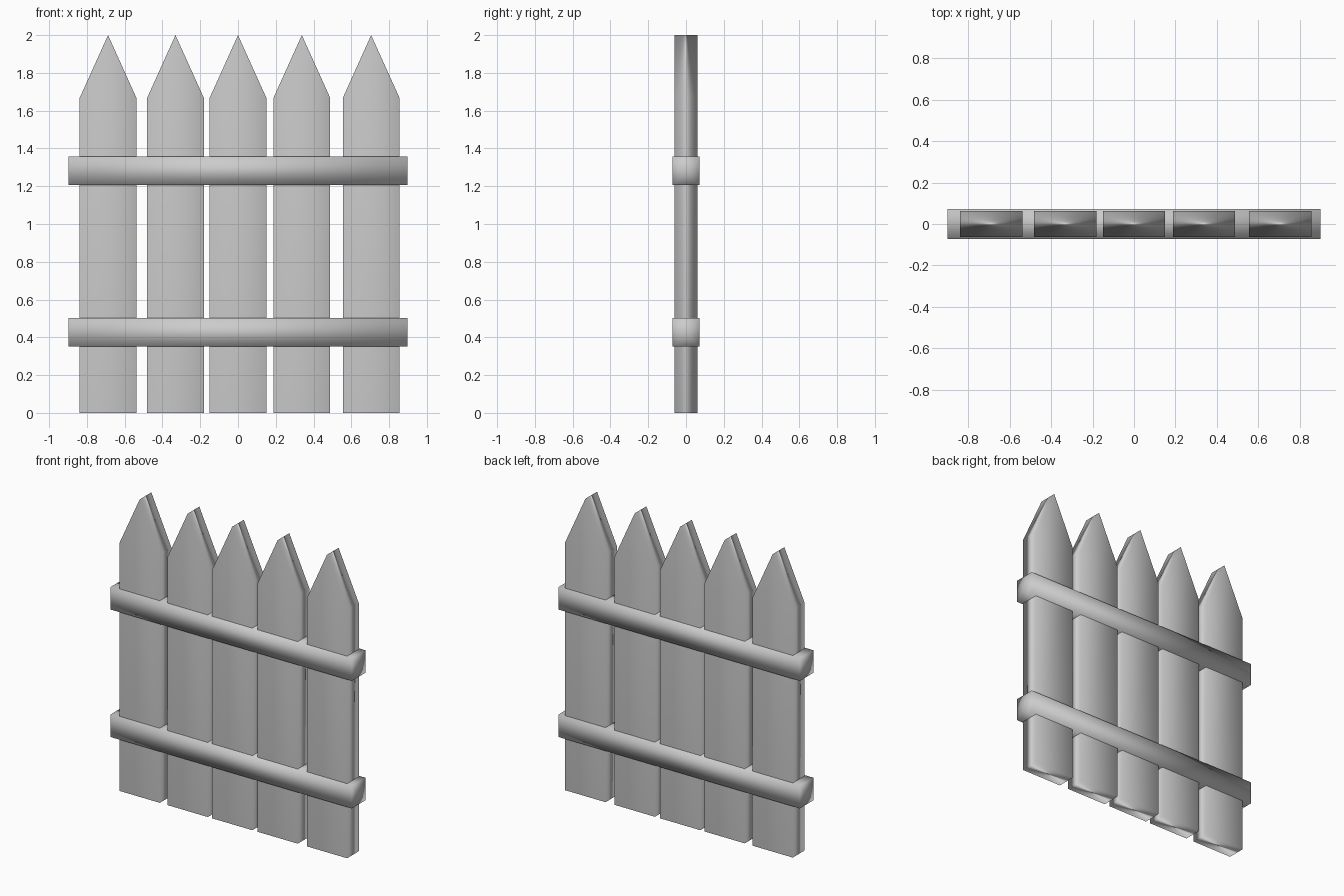
import bpy, bmesh, math
from mathutils import Matrix

if "Cube" in bpy.data.objects:
    bpy.data.objects.remove(bpy.data.objects["Cube"])


def finish(bm, name):
    bmesh.ops.recalc_face_normals(bm, faces=bm.faces)
    for f in bm.faces:
        f.smooth = True
    me = bpy.data.meshes.new(name)
    bm.to_mesh(me)
    bm.free()
    ob = bpy.data.objects.new(name, me)
    bpy.context.collection.objects.link(ob)
    return ob


def picket(name, x, half_w=0.15, half_d=0.062, shoulder=1.668, top=2.0):
    # pointed board: pentagon profile extruded through its thickness
    profile = [(-half_w, 0), (half_w, 0), (half_w, shoulder), (0, top), (-half_w, shoulder)]
    bm = bmesh.new()
    face = bm.faces.new([bm.verts.new((px, -half_d, pz)) for px, pz in profile])
    ext = bmesh.ops.extrude_face_region(bm, geom=[face], use_keep_orig=True)
    moved = [g for g in ext["geom"] if isinstance(g, bmesh.types.BMVert)]
    bmesh.ops.translate(bm, verts=moved, vec=(0, 2 * half_d, 0))
    ob = finish(bm, name)
    ob.location.x = x
    # broad faces stay nearly flat, narrow edges blend softly
    ob.modifiers.new("soft_edges", "WEIGHTED_NORMAL")


def rail(name, z, length=1.796, depth=0.145, height=0.151):
    # four-sided cylinder with fan caps, laid along x
    bm = bmesh.new()
    bmesh.ops.create_cone(bm, cap_ends=True, cap_tris=True, segments=4,
                          radius1=math.sqrt(0.5), radius2=math.sqrt(0.5), depth=1,
                          matrix=Matrix.Rotation(math.pi / 4, 4, "Z"))
    bm.transform(Matrix.Rotation(math.pi / 2, 4, "Y"))
    bm.transform(Matrix.Diagonal((length, depth, height, 1)))
    finish(bm, name).location.z = z


# unevenly spaced pickets
for i, x in enumerate((-0.688, -0.331, 0.0, 0.338, 0.705)):
    picket(f"picket_{i + 1}", x)

# horizontal rails
rail("lower_rail", 0.426)
rail("upper_rail", 1.283)
